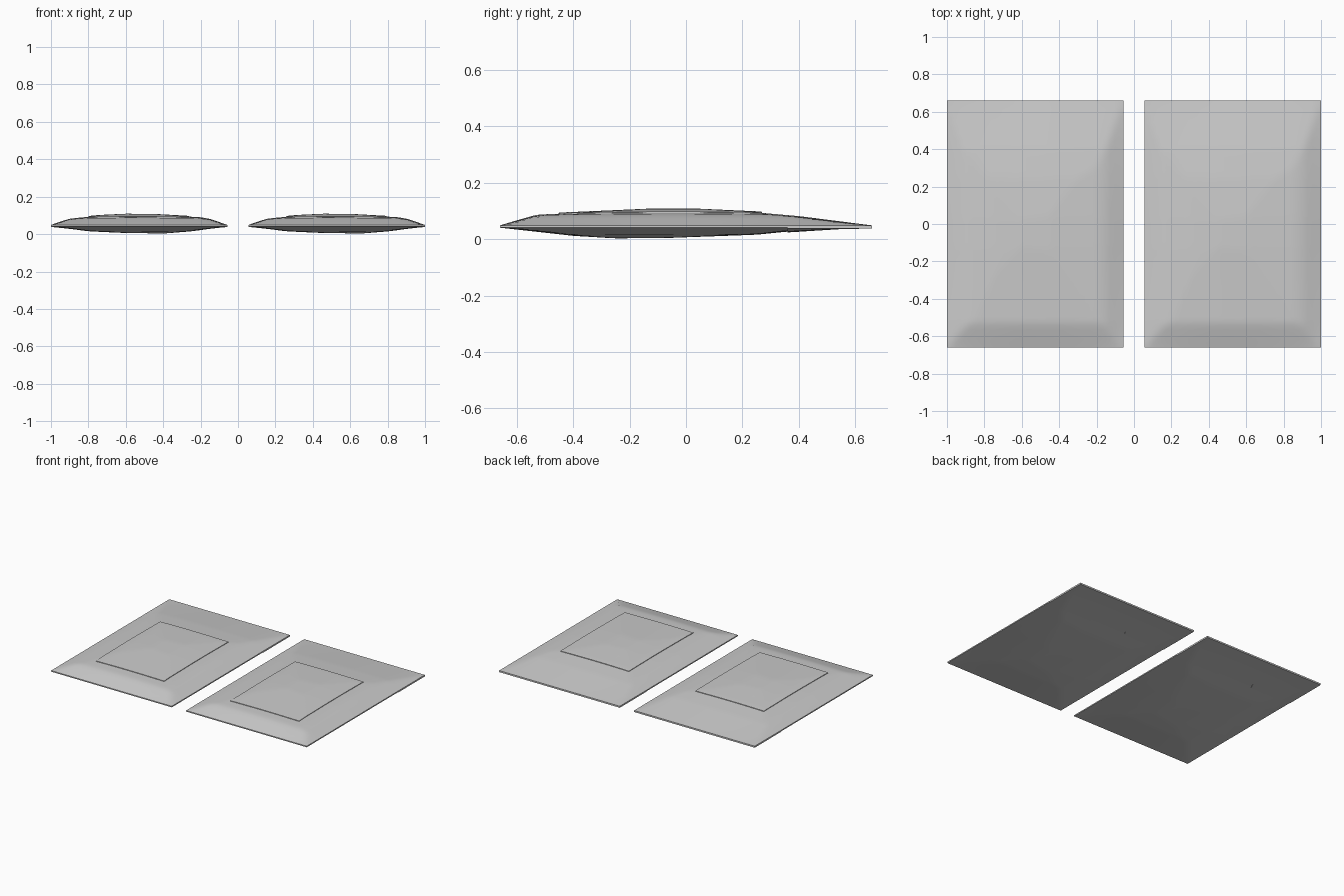
import bpy, bmesh, math

if "Cube" in bpy.data.objects:
    bpy.data.objects.remove(bpy.data.objects["Cube"])

W, L = 0.472, 0.66      # half width, half length of one packet
SEAM = 0.045

# Pillow profiles: (position, height away from the seam)
TOP_X = [(-W, .004), (-.44, .016), (-.37, .038), (-.22, .053), (-.07, .060), (.08, .059),
         (.33, .045), (.38, .036), (W, .004)]
TOP_Y = [(-L, .004), (-.60, .022), (-.53, .042), (-.3, .052), (-.12, .060), (.03, .060),
         (.25, .050), (.4, .037), (L, .004)]
BOT_X = [(-W, .004), (-.27, .030), (-.1, .038), (.13, .042), (.28, .030), (W, .004)]
BOT_Y = [(-L, .004), (-.4, .033), (-.25, .042), (-.05, .040), (.25, .029), (.36, .018),
         (.55, .006), (L, .004)]


def interp(pts, t):
    for (a, ha), (b, hb) in zip(pts, pts[1:]):
        if t <= b:
            return ha + (hb - ha) * max(0, t - a) / (b - a)
    return pts[-1][1]


def pillow(px, py, x, y):
    # blend of a mitred and a rounded cushion
    a, b, m = interp(px, x), interp(py, y), max(h for _, h in px)
    return 0.7 * min(a, b) + 0.3 * max(.004, a * b / m)


def top(x, y):
    return SEAM + pillow(TOP_X, TOP_Y, x, y)


def bottom(x, y):
    return SEAM - pillow(BOT_X, BOT_Y, x, y)


def sheet(name, x0, x1, y_start, y1, upper, lower, nx, ny):
    """Closed sheet between two height functions; y_start gives the front edge."""
    bm = bmesh.new()
    layers = []
    for fn in (upper, lower):
        g = []
        for i in range(nx + 1):
            x = x0 + (x1 - x0) * i / nx
            ya = y_start(x)
            ys = [ya + (y1 - ya) * j / ny for j in range(ny + 1)]
            g.append([bm.verts.new((x, y, fn(x, y))) for y in ys])
        layers.append(g)
        for i in range(nx):
            for j in range(ny):
                bm.faces.new((g[i][j], g[i + 1][j], g[i + 1][j + 1], g[i][j + 1]))
    u, d = layers
    for i in range(nx):
        for j in (0, ny):
            bm.faces.new((u[i][j], u[i + 1][j], d[i + 1][j], d[i][j]))
    for j in range(ny):
        for i in (0, nx):
            bm.faces.new((u[i][j], u[i][j + 1], d[i][j + 1], d[i][j]))
    bmesh.ops.recalc_face_normals(bm, faces=bm.faces)
    me = bpy.data.meshes.new(name)
    bm.to_mesh(me)
    bm.free()
    ob = bpy.data.objects.new(name, me)
    bpy.context.collection.objects.link(ob)
    bpy.ops.object.select_all(action='DESELECT')
    ob.select_set(True)
    bpy.context.view_layer.objects.active = ob
    bpy.ops.object.shade_smooth_by_angle(angle=math.radians(25))
    return ob


def flap_edge(x):
    # straight flap edge with a rounded thumb notch
    return 0.36 + 0.09 * math.sqrt(max(0, 1 - (x / 0.14) ** 2))


for side, cx in (("left", -1 + W), ("right", 1 - W)):
    parts = [
        # padded body
        sheet(side + "_packet_body", -W, W, lambda x: -L, L, top, bottom, 40, 56),
        # raised panel on the upper face
        sheet(side + "_packet_panel", -.27, .265, lambda x: -.45, .27,
              lambda x, y: top(x, y) + .004, lambda x, y: top(x, y) - .004, 24, 32),
        # folded flap on the underside
        sheet(side + "_packet_flap", -W, W, flap_edge, L,
              lambda x, y: bottom(x, y) + .002, lambda x, y: bottom(x, y) - .003, 60, 14),
    ]
    for p in parts:
        p.location.x = cx
